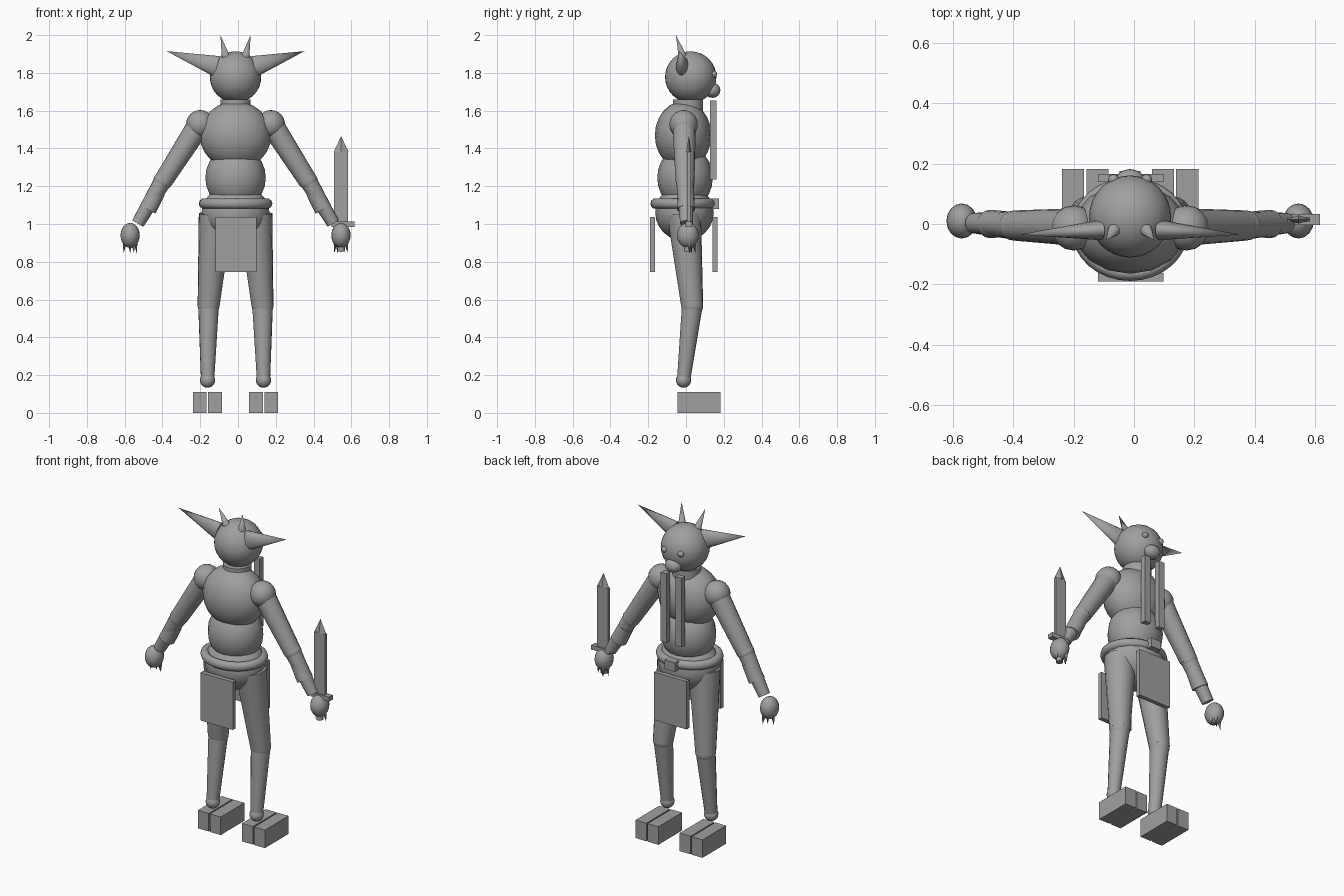
import bpy, math
from mathutils import Vector

if "Cube" in bpy.data.objects:
    bpy.data.objects.remove(bpy.data.objects["Cube"])

CX = -0.013  # body midline
grey = bpy.data.materials.new("plain_grey")
grey.diffuse_color = (0.35, 0.35, 0.35, 1)
grey.use_nodes = True
grey.node_tree.nodes["Principled BSDF"].inputs["Base Color"].default_value = grey.diffuse_color


def finish(name, smooth=True):
    o = bpy.context.object
    o.name = name
    o.data.materials.append(grey)
    if smooth:
        bpy.ops.object.shade_smooth_by_angle(angle=math.radians(50))
    return o


def ball(name, loc, r, seg=16, rings=12):
    bpy.ops.mesh.primitive_uv_sphere_add(segments=seg, ring_count=rings, location=loc)
    bpy.context.object.scale = r if isinstance(r, tuple) else (r, r, r)
    return finish(name)


def box(name, lo, hi):
    bpy.ops.mesh.primitive_cube_add(size=1, location=[(a + b) / 2 for a, b in zip(lo, hi)])
    bpy.context.object.scale = [b - a for a, b in zip(lo, hi)]
    return finish(name, False)


def limb(name, a, b, ra, rb, seg=16, flat=1.0):
    """Tapered tube from a to b, optionally flattened along y."""
    a, b = Vector(a), Vector(b)
    d = b - a
    bpy.ops.mesh.primitive_cone_add(vertices=seg, radius1=ra, radius2=rb, depth=d.length)
    o = bpy.context.object
    o.location = (a + b) / 2
    o.rotation_euler = d.to_track_quat('Z', 'Y').to_euler()
    if flat != 1.0:
        # local axis closest to world y takes the flattening
        m = o.rotation_euler.to_matrix()
        i = 0 if abs(m[1][0]) > abs(m[1][1]) else 1
        o.scale[i] = flat
    return finish(name)


# Torso
ball("head", (CX, 0.025, 1.778), 0.136, 32, 16)
limb("neck", (CX, 0.01, 1.59), (CX, 0.01, 1.658), 0.08, 0.08)
ball("chest", (CX, -0.015, 1.47), (0.19, 0.15, 0.18))
ball("abdomen", (CX, -0.005, 1.245), (0.16, 0.147, 0.17))
ball("pelvis", (CX, -0.008, 1.06), (0.18, 0.155, 0.15))

# Belt, buckle and hanging cloths
bpy.ops.mesh.primitive_torus_add(location=(CX, -0.017, 1.108), major_radius=0.168,
                                 minor_radius=0.027, major_segments=32, minor_segments=10)
bpy.context.object.scale = (1, 0.88, 1)
finish("belt")
box("buckle", (CX - 0.035, 0.13, 1.08), (CX + 0.035, 0.175, 1.135))
box("front_cloth", (-0.12, -0.19, 0.745), (0.098, -0.163, 1.037))
box("back_cloth", (-0.12, 0.14, 0.745), (0.098, 0.166, 1.037))

# Snout
ball("snout", (CX, 0.14, 1.708), (0.05, 0.042, 0.04))

for s, side in ((-1, "left"), (1, "right")):
    def p(x, y, z):
        return (CX + s * x, y, z)

    # Face
    ball(side + "_eye", p(0.055, 0.147, 1.793), 0.018, 12, 8)
    limb(side + "_ear", p(0.10, -0.02, 1.835), p(0.365, -0.035, 1.915), 0.056, 0, 16, 0.6)
    limb(side + "_horn", p(0.045, -0.01, 1.86), p(0.08, -0.053, 2.0), 0.027, 0, 12)
    box(side + "_beard_strip", (CX + s * 0.05 - 0.02, 0.128, 1.235),
        (CX + s * 0.05 + 0.02, 0.162, 1.655))

    # Arm
    ball(side + "_shoulder", p(0.187, -0.013, 1.528), 0.075)
    limb(side + "_upper_arm", p(0.19, -0.01, 1.53), p(0.385, -0.005, 1.225), 0.062, 0.05)
    ball(side + "_elbow", p(0.385, -0.005, 1.228), 0.05)
    limb(side + "_forearm", p(0.385, -0.005, 1.228), p(0.517, 0.003, 1.003), 0.047, 0.034)
    limb(side + "_bracer", p(0.414, 0, 1.172), p(0.465, 0, 1.077), 0.043, 0.047)
    ball(side + "_hand", p(0.558, 0.01, 0.94), (0.051, 0.058, 0.066))
    for i, (dx, dy) in enumerate(((-0.035, 0.015), (0, 0.025), (0.035, 0.015), (-0.02, 0.045))):
        limb(f"{side}_claw_{i}", p(0.558 + dx * 0.8, 0.005 + dy * 0.8, 0.905),
             p(0.558 + dx, 0.005 + dy, 0.845), 0.012, 0, 8)

    # Leg
    limb(side + "_thigh", p(0.105, -0.01, 1.05), p(0.143, 0.033, 0.565), 0.09, 0.058)
    ball(side + "_knee", p(0.143, 0.033, 0.568), 0.058)
    limb(side + "_shin", p(0.143, 0.033, 0.568), p(0.148, -0.013, 0.17), 0.055, 0.035)
    ball(side + "_ankle", p(0.148, -0.013, 0.173), 0.04)
    for t, toe in ((-1, "inner"), (1, "outer")):
        xs = sorted((CX + s * (0.149 + t * 0.004), CX + s * (0.149 + t * 0.077)))
        box(f"{side}_{toe}_hoof", (xs[0], -0.045, 0), (xs[1], 0.182, 0.11))

# Sword
SX, SY = 0.546, 0.015
box("blade", (SX - 0.037, SY - 0.009, 1.0), (SX + 0.037, SY + 0.009, 1.38))
bpy.ops.mesh.primitive_cone_add(vertices=4, radius1=0.04, depth=0.085, location=(SX, SY, 1.4225))
bpy.context.object.scale = (1, 0.35, 1)
finish("blade_tip", False)
box("sword_guard", (0.495, SY - 0.018, 0.985), (0.617, SY + 0.018, 1.012))
limb("sword_grip", (SX, SY - 0.005, 0.855), (SX, SY - 0.005, 0.99), 0.02, 0.02, 12)
